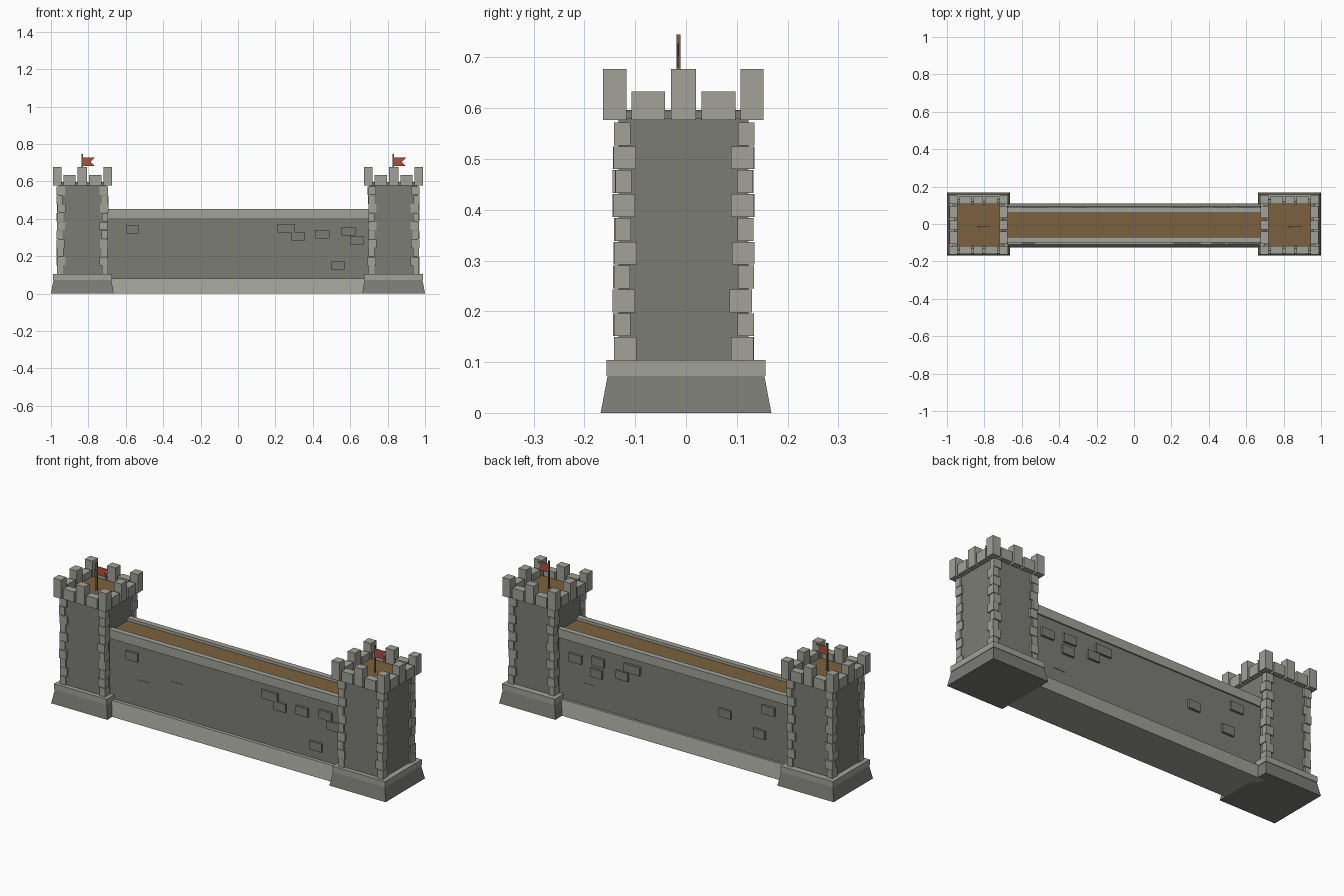
import bpy, bmesh, random

if "Cube" in bpy.data.objects:
    bpy.data.objects.remove(bpy.data.objects["Cube"])
random.seed(4)

def material(name, rgb):
    m = bpy.data.materials.new(name)
    m.diffuse_color = (*rgb, 1)
    m.use_nodes = True
    m.node_tree.nodes["Principled BSDF"].inputs["Base Color"].default_value = m.diffuse_color
    return m

DARK = material("dark_stone", (0.20, 0.20, 0.18))
LIGHT = material("light_stone", (0.36, 0.36, 0.32))
WOOD = material("wood", (0.20, 0.12, 0.05))
RED = material("red_cloth", (0.40, 0.08, 0.05))

def add_mesh(name, bm, mat):
    bmesh.ops.recalc_face_normals(bm, faces=bm.faces)
    me = bpy.data.meshes.new(name)
    bm.to_mesh(me)
    bm.free()
    me.materials.append(mat)
    ob = bpy.data.objects.new(name, me)
    bpy.context.collection.objects.link(ob)
    return ob

def box_into(bm, x, y, z, taper=None):
    """Box from (min, max) ranges; taper insets the top edges in x and y."""
    t = taper or (0, 0)
    vs = bmesh.ops.create_cube(bm, size=1)["verts"]
    for v in vs:
        sx, sy, top = v.co.x * 2, v.co.y * 2, v.co.z > 0
        v.co.x = (x[1] if sx > 0 else x[0]) - (sx * t[0] if top else 0)
        v.co.y = (y[1] if sy > 0 else y[0]) - (sy * t[1] if top else 0)
        v.co.z = z[1] if top else z[0]

def box(name, x, y, z, mat, taper=None):
    bm = bmesh.new()
    box_into(bm, x, y, z, taper)
    return add_mesh(name, bm, mat)

def square(name, cx, cy, h, z, mat, taper=None):
    return box(name, (cx - h, cx + h), (cy - h, cy + h), z, mat, taper)

YC = -0.005   # upper parts sit slightly forward of the bases

def tower(side, cx):
    square(side + "_tower_base", cx, 0, 0.168, (0, 0.075), DARK, (0.014, 0.014))
    square(side + "_tower_band", cx, 0, 0.157, (0.073, 0.104), LIGHT)
    square(side + "_tower_body", cx, YC, 0.128, (0.1, 0.58), DARK)
    square(side + "_tower_top", cx, YC, 0.113, (0.575, 0.594), DARK)
    square(side + "_tower_deck", cx, YC, 0.112, (0.59, 0.597), WOOD)

    # Corner stones, alternating long and short
    bm = bmesh.new()
    rows, step = 10, 0.047
    for sx in (-1, 1):
        for sy in (-1, 1):
            for i in range(rows):
                z0 = 0.104 + i * step
                lx, ly = (0.044, 0.032) if i % 2 else (0.032, 0.044)
                ox = 0.136 + random.uniform(-0.003, 0.003)
                oy = 0.137 + random.uniform(-0.003, 0.003)
                box_into(bm, sorted((cx + sx * ox, cx + sx * (ox - lx))),
                         sorted((YC + sy * oy, YC + sy * (oy - ly))),
                         (z0, z0 + step - 0.002))
    add_mesh(side + "_tower_corner_stones", bm, LIGHT)

    # Battlements: tall corners and middles, low blocks between
    bm = bmesh.new()
    o, n = 0.158, 0.112
    spans = [(-0.025, 0.025, 0.677), (-0.102, -0.036, 0.633), (0.036, 0.102, 0.633)]
    for s in (-1, 1):
        for t in (-1, 1):
            box_into(bm, sorted((cx + s * o, cx + s * n)),
                     sorted((YC + t * o, YC + t * n)), (0.577, 0.677))
        for a, b, top in spans:
            out = sorted((s * 0.155, s * n))
            box_into(bm, (cx + a, cx + b), (YC + out[0], YC + out[1]), (0.577, top))
            box_into(bm, (cx + out[0], cx + out[1]), (YC + a, YC + b), (0.577, top))
    add_mesh(side + "_tower_battlements", bm, LIGHT)

    # Flag pole and swallow-tailed flag
    px, py = cx - 0.002, -0.015
    square(side + "_flag_pole", px, py, 0.004, (0.59, 0.745), WOOD)
    bm = bmesh.new()
    pts = [(0, 0.682), (0.068, 0.682), (0.046, 0.704), (0.068, 0.727), (0, 0.727)]
    f = bm.faces.new([bm.verts.new((px + x, py - 0.0015, z)) for x, z in pts])
    ext = bmesh.ops.extrude_face_region(bm, geom=[f])["geom"]
    bmesh.ops.translate(bm, vec=(0, 0.003, 0),
                        verts=[v for v in ext if isinstance(v, bmesh.types.BMVert)])
    add_mesh(side + "_flag", bm, RED)

tower("left", -0.832)
tower("right", 0.832)

# Curtain wall between the towers
W = (-0.71, 0.71)
box("wall_plinth", W, (YC - 0.121, YC + 0.115), (0, 0.08), LIGHT, (0, 0.016))
box("wall_body", W, (YC - 0.086, YC + 0.086), (0.07, 0.42), DARK)
for name, s in (("front_parapet", -1), ("back_parapet", 1)):
    y = sorted((YC + s * 0.064, YC + s * 0.094))
    box(name, W, y, (0.405, 0.453), LIGHT)
box("wall_walk", W, (YC - 0.066, YC + 0.066), (0.415, 0.438), WOOD)

# Raised stones on both wall faces: centre x, centre z, width, projection
front = [(-0.565, 0.343, 0.07, 0.012), (0.258, 0.35, 0.095, 0.012),
         (0.32, 0.307, 0.07, 0.012), (0.452, 0.318, 0.073, 0.012),
         (0.592, 0.333, 0.075, 0.012), (0.635, 0.285, 0.07, 0.012),
         (0.535, 0.15, 0.07, 0.012), (-0.5, 0.2, 0.07, 0.002), (-0.3, 0.245, 0.07, 0.002)]
back = [(0.6, 0.318, 0.075, 0.012), (0.465, 0.335, 0.075, 0.012),
        (0.26, 0.35, 0.095, 0.012), (0.475, 0.27, 0.07, 0.012),
        (0.32, 0.3, 0.07, 0.012), (0.525, 0.175, 0.07, 0.002),
        (-0.295, 0.26, 0.07, 0.012), (-0.555, 0.345, 0.075, 0.012), (-0.5, 0.205, 0.07, 0.012)]
for name, stones, s in (("front_wall_stones", front, -1), ("back_wall_stones", back, 1)):
    bm = bmesh.new()
    for x, z, w, d in stones:
        box_into(bm, (x - w / 2, x + w / 2),
                 sorted((YC + s * 0.07, YC + s * (0.086 + d))), (z - 0.023, z + 0.023))
    add_mesh(name, bm, DARK)
